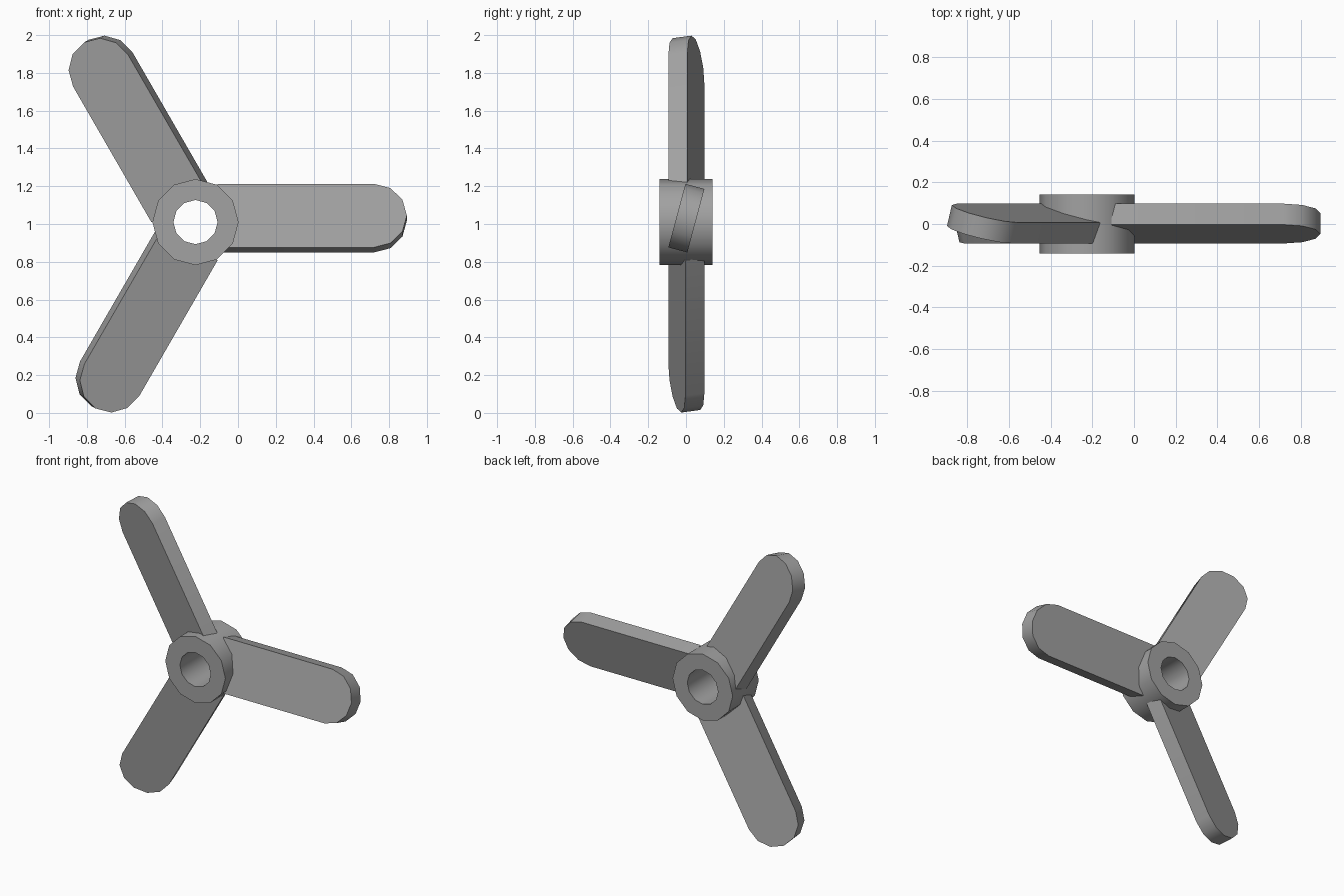
import bpy, bmesh
from math import cos, sin, pi, radians
from mathutils import Matrix, Vector

cube = bpy.data.objects.get("Cube")
if cube:
    bpy.data.objects.remove(cube, do_unlink=True)

CENTRE = Vector((-0.225, 0, 1.01))

grey = bpy.data.materials.new("plain grey")
grey.use_nodes = True
grey.diffuse_color = (0.36, 0.36, 0.36, 1)
grey.node_tree.nodes["Principled BSDF"].inputs["Base Color"].default_value = grey.diffuse_color


def finish(name, bm, matrix):
    """Turn a bmesh into a placed, shaded object."""
    bmesh.ops.transform(bm, matrix=matrix, verts=bm.verts)
    bmesh.ops.recalc_face_normals(bm, faces=bm.faces)
    mesh = bpy.data.meshes.new(name)
    bm.to_mesh(mesh)
    bm.free()
    mesh.materials.append(grey)
    obj = bpy.data.objects.new(name, mesh)
    bpy.context.collection.objects.link(obj)
    bpy.ops.object.select_all(action='DESELECT')
    obj.select_set(True)
    bpy.context.view_layer.objects.active = obj
    bpy.ops.object.shade_smooth_by_angle(angle=radians(40))


def ring(bm, radius, y, sides=12):
    angles = [2 * pi * i / sides for i in range(sides)]
    return [bm.verts.new((radius * cos(a), y, radius * sin(a))) for a in angles]


# Hub: twelve-sided tube along y
def build_hub(outer=0.228, inner=0.117, half=0.141):
    bm = bmesh.new()
    loops = [ring(bm, r, y) for r, y in
             ((outer, -half), (outer, half), (inner, half), (inner, -half))]
    for a, b in zip(loops, loops[1:] + loops[:1]):
        for i in range(len(a)):
            j = (i + 1) % len(a)
            bm.faces.new((a[i], a[j], b[j], b[i]))
    finish("hub", bm, Matrix.Translation(CENTRE))


# Blade: flat plank with a half-round tip, pitched about its own length
def build_blade(name, turn, root=0.117, tip=0.945, radius=0.174, thick=0.104):
    bm = bmesh.new()
    outline = [(root, -radius)]
    outline += [(tip + radius * cos(a), radius * sin(a))
                for a in (radians(d) for d in range(-90, 91, 30))]
    outline.append((root, radius))
    face = bm.faces.new([bm.verts.new((x, -thick / 2, z)) for x, z in outline])
    grown = bmesh.ops.extrude_face_region(bm, geom=[face])
    verts = [v for v in grown["geom"] if isinstance(v, bmesh.types.BMVert)]
    bmesh.ops.translate(bm, verts=verts, vec=(0, thick, 0))
    matrix = (Matrix.Translation(CENTRE) @ Matrix.Rotation(-turn, 4, 'Y')
              @ Matrix.Translation((0, 0.002, 0.021)) @ Matrix.Rotation(radians(-15), 4, 'X'))
    finish(name, bm, matrix)


build_hub()
for i, name in enumerate(("left_blade", "upper_blade", "lower_blade")):
    build_blade(name, i * 2 * pi / 3)
